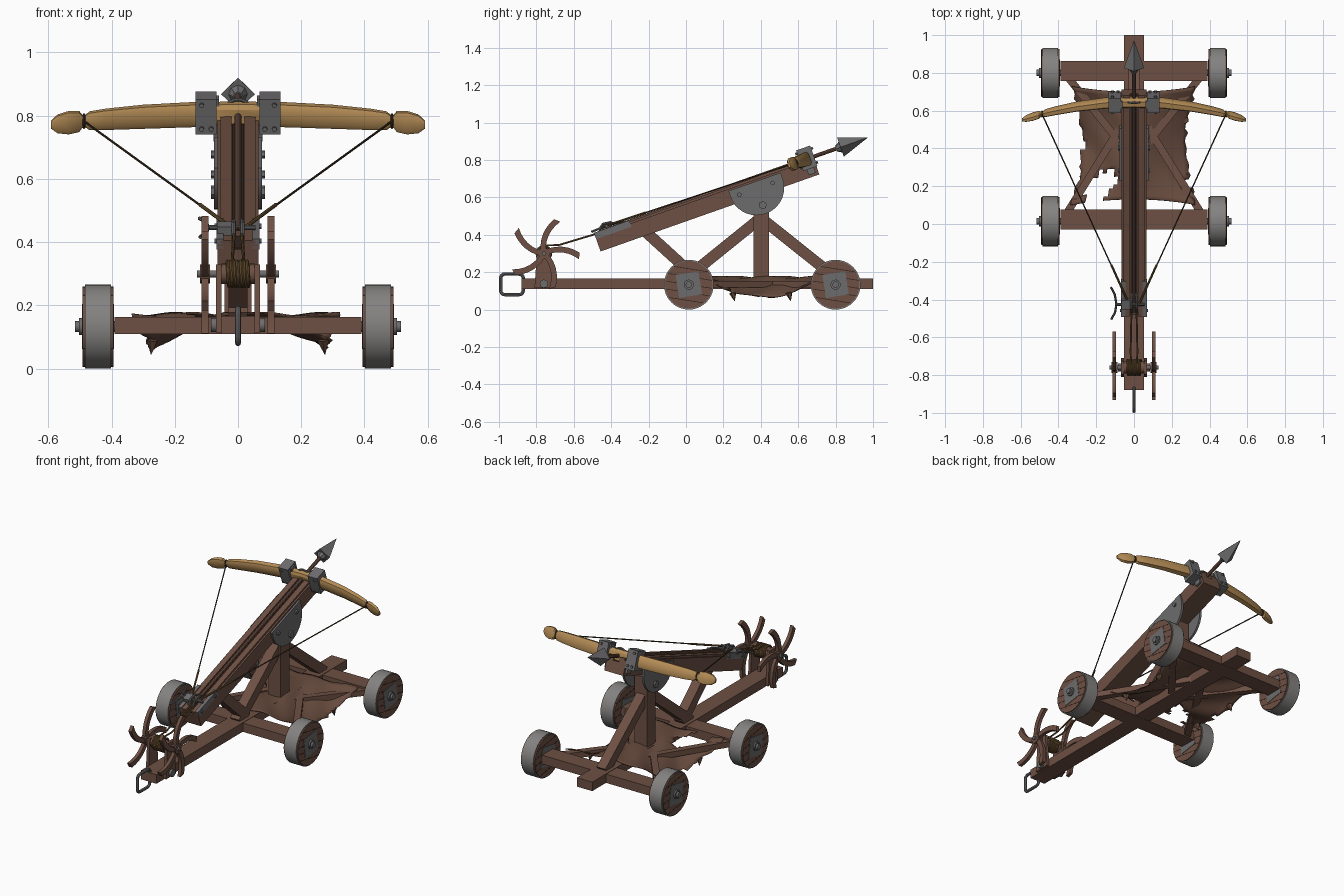
import bpy, bmesh, math, random
from mathutils import Matrix, Vector

if "Cube" in bpy.data.objects:
    bpy.data.objects.remove(bpy.data.objects["Cube"])
random.seed(4)
I = Matrix.Identity(4)
# tilted frame: origin at the rear top edge of the stock, y along it, z out of its top
F = Matrix.Translation((0, -0.49, 0.405)) @ Matrix.Rotation(math.radians(19.4), 4, 'X')


def mat(name, r, g, b):
    m = bpy.data.materials.new(name)
    m.diffuse_color = (r, g, b, 1)
    m.use_nodes = True
    m.node_tree.nodes["Principled BSDF"].inputs["Base Color"].default_value = m.diffuse_color
    return m


WOOD = mat("brown wood", 0.155, 0.080, 0.056)
DARK = mat("dark wood gaps", 0.035, 0.018, 0.013)
BOW = mat("pale bow wood", 0.47, 0.27, 0.095)
IRON = mat("iron", 0.155, 0.15, 0.155)
TIRE = mat("wheel rim iron", 0.23, 0.225, 0.22)
ROPE = mat("rope", 0.15, 0.085, 0.03)
STRING = mat("bow string", 0.055, 0.035, 0.018)
CLOTH = mat("leather sheet", 0.135, 0.070, 0.047)


def finish(name, bm, m, M=I):
    bmesh.ops.recalc_face_normals(bm, faces=bm.faces)
    me = bpy.data.meshes.new(name)
    bm.to_mesh(me)
    bm.free()
    me.materials.append(m)
    me.transform(M)
    ob = bpy.data.objects.new(name, me)
    bpy.context.collection.objects.link(ob)
    return ob


def box(name, lo, hi, m, M=I):
    lo, hi = Vector(lo), Vector(hi)
    bm = bmesh.new()
    bmesh.ops.create_cube(bm, size=1, matrix=Matrix.Translation((lo + hi) / 2) @ Matrix.Diagonal((*(hi - lo), 1)))
    return finish(name, bm, m, M)


def along(p, q):
    p, q = Vector(p), Vector(q)
    d = q - p
    return Matrix.Translation((p + q) / 2) @ d.to_track_quat('Z', 'X').to_matrix().to_4x4(), d.length


def cyl(name, p, q, r, m, M=I, seg=20, r2=None):
    T, L = along(p, q)
    bm = bmesh.new()
    bmesh.ops.create_cone(bm, cap_ends=True, segments=seg, radius1=r, radius2=r if r2 is None else r2, depth=L, matrix=T)
    return finish(name, bm, m, M)


def prism(name, pts, x0, x1, m, M=I):
    """Extrude a (y, z) outline along x."""
    bm = bmesh.new()
    f = bm.faces.new([bm.verts.new((x0, y, z)) for y, z in pts])
    g = bmesh.ops.extrude_face_region(bm, geom=[f])
    bmesh.ops.translate(bm, vec=(x1 - x0, 0, 0), verts=[v for v in g['geom'] if isinstance(v, bmesh.types.BMVert)])
    return finish(name, bm, m, M)


def strut(name, p, q, w, h, m=WOOD):
    """Square beam lying in a vertical plane from p to q."""
    p, q = Vector(p), Vector(q)
    d = (q - p).normalized()
    side = d.cross(Vector((0, 0, 1))).normalized()
    R = Matrix((side, d, side.cross(d))).transposed().to_4x4()
    L = (q - p).length / 2
    return box(name, (-w / 2, -L, -h / 2), (w / 2, L, h / 2), m, Matrix.Translation((p + q) / 2) @ R)


def tube(name, pts, r, m, M=I, cyclic=False):
    cu = bpy.data.curves.new(name, 'CURVE')
    cu.dimensions, cu.bevel_depth, cu.bevel_resolution = '3D', r, 2
    sp = cu.splines.new('POLY')
    sp.points.add(len(pts) - 1)
    for a, b in zip(sp.points, pts):
        a.co = (*b, 1)
    sp.use_cyclic_u = cyclic
    tmp = bpy.data.objects.new(name + "_path", cu)
    bpy.context.collection.objects.link(tmp)
    bm = bmesh.new()
    me = bpy.data.meshes.new_from_object(tmp.evaluated_get(bpy.context.evaluated_depsgraph_get()))
    bm.from_mesh(me)
    bpy.data.objects.remove(tmp)
    bpy.data.meshes.remove(me)
    return finish(name, bm, m, M)


# --- chassis
box("main_beam", (-0.053, -0.88, 0.110), (0.053, 1.0, 0.166), WOOD)
for tag, y in (("front", 0.025), ("rear", 0.81)):
    box(tag + "_cross_beam", (-0.39, y - 0.053, 0.109), (0.39, y + 0.053, 0.164), WOOD)
for s in (-1, 1):
    strut("front_floor_brace", (s * 0.36, 0.05, 0.135), (s * 0.03, 0.58, 0.135), 0.04, 0.035)
    strut("rear_floor_brace", (s * 0.36, 0.79, 0.135), (s * 0.05, 0.40, 0.135), 0.04, 0.035)

# --- wheels: plank disc, iron rim, square plate and hub
for s in (-1, 1):
    for y in (0.015, 0.80):
        z = 0.133
        cyl("wheel_rim", (s * 0.402, y, z), (s * 0.484, y, z), 0.133, TIRE, seg=40)
        cyl("wheel_planks", (s * 0.394, y, z), (s * 0.491, y, z), 0.127, WOOD, seg=40)
        cyl("axle", (s * 0.33, y, z), (s * 0.516, y, z), 0.017, IRON)
        cyl("hub_ring", (s * 0.493, y, z), (s * 0.503, y, z), 0.027, IRON)
        W = Matrix.Translation((s * 0.4425, y, z)) @ Matrix.Rotation(math.radians(-9), 4, 'X')
        for k in (-2, -1, 0, 1, 2):
            h = k * 0.042
            c = math.sqrt(0.126 ** 2 - h * h)
            box("plank_gap", (-0.0492, -c, h - 0.002), (0.0492, c, h + 0.002), DARK, W)
        P = W @ Matrix.Rotation(math.radians(18), 4, 'X')
        box("wheel_plate", (-0.051, -0.062, -0.062), (0.051, 0.062, 0.062), IRON, P)

# --- sagging torn sheet draped over the main beam
N = 28
bm = bmesh.new()
grid = []
for i in range(N + 1):
    for j in range(N + 1):
        a, b = 2 * i / N - 1, 2 * j / N - 1
        ja = random.uniform(-.012, .012) if abs(a) == 1 else 0
        x = a * (0.275 + 0.055 * b * b) + ja
        y = 0.415 + b * (0.285 + 0.03 * a * a)
        z = 0.170 - 0.105 * max(0, abs(a) - 0.15) / 0.85 * (1 - b * b) + 0.006 * math.sin(9 * a + 7 * b)
        grid.append(bm.verts.new((x, y, z)))
for i in range(N):
    for j in range(N):
        k = i * (N + 1) + j
        q = [grid[k], grid[k + N + 1], grid[k + N + 2], grid[k + 1]]
        c = sum((v.co for v in q), Vector()) / 4
        u, v = (c.x + 0.175) + (c.y - 0.20), (c.y - 0.20) - (c.x + 0.175)
        torn = (u / 0.15) ** 2 + (v / 0.085) ** 2 < 1 + random.uniform(-.25, .25)
        rip = abs(c.x) > 0.25 and abs(c.y - 0.22 - 0.2 * (c.x < 0)) < 0.025
        if not (torn or rip):
            bm.faces.new(q)
bmesh.ops.delete(bm, geom=[v for v in bm.verts if not v.link_faces], context='VERTS')
sheet = finish("hanging_sheet", bm, CLOTH)
sheet.modifiers.new("thickness", 'SOLIDIFY').thickness = 0.004
for s in (-1, 1):
    for y in (0.25, 0.55):
        cyl("ragged_tail", (s * 0.27, y, 0.09), (s * 0.275, y + 0.01, 0.045), 0.02, CLOTH, seg=5, r2=0.001)

# --- upright and struts carrying the stock
box("centre_post", (-0.043, 0.36, 0.16), (0.043, 0.445, 0.60), WOOD)
strut("rear_strut", (0, 0.82, 0.155), (0, 0.40, 0.49), 0.06, 0.06)
strut("front_strut", (0, -0.015, 0.155), (0, 0.40, 0.49), 0.06, 0.06)
strut("stock_strut", (0, 0.06, 0.165), (0, -0.22, 0.42), 0.06, 0.06)

# --- stock with bolt groove
half = [(0.065, -0.10), (0.065, -0.012), (0.055, -0.012), (0.055, 0), (0.02, 0), (0.02, -0.03)]
outline = half + [(-x, z) for x, z in reversed(half)]
prism("stock", [(x, z) for x, z in outline], 0, 1.24, WOOD, F @ Matrix(((0, 1, 0, 0), (1, 0, 0, 0), (0, 0, 1, 0), (0, 0, 0, 1))))
box("groove_floor", (-0.019, 0.01, -0.035), (0.019, 1.235, -0.028), DARK, F)

# --- pivot plates, side bolts and bow brackets
arc = [(0.9 + 0.148 * math.cos(t), -0.055 - 0.148 * math.sin(t)) for t in [math.pi * k / 18 for k in range(19)]]
for s in (-1, 1):
    prism("pivot_plate", [(1.048, -0.022)] + arc + [(0.752, -0.022)], s * 0.062, s * 0.076, IRON, F)
    for y, z, r in ((0.80, -0.06, 0.013), (0.99, -0.06, 0.013), (0.90, -0.155, 0.022)):
        cyl("pivot_bolt", (s * 0.07, y, z), (s * 0.086, y, z), r, IRON, F, 6)
    box("bow_bracket", (s * 0.068, 1.165, -0.055), (s * 0.134, 1.245, 0.062), IRON, F)
    box("bracket_strap", (s * 0.06, 1.185, -0.085), (s * 0.078, 1.225, 0.055), IRON, F)
    for x, z in ((0.085, -0.035), (0.115, 0.045), (0.115, -0.035)):
        cyl("bracket_bolt", (s * x, 1.155, z), (s * x, 1.255, z), 0.008, IRON, F, 6)
    box("trigger_side_plate", (s * 0.046, 0.0, -0.03), (s * 0.068, 0.2, 0.006), IRON, F)
    for y in (0.03, 0.17):
        cyl("plate_rivet", (s * 0.06, y, -0.012), (s * 0.075, y, -0.012), 0.009, IRON, F, 8)
tube("bolt_guard", [(0.045 * math.cos(t), 1.215, 0.045 * math.sin(t)) for t in [math.pi * k / 12 for k in range(13)]], 0.006, IRON, F)

# --- bow limbs lofted from rounded sections (x, half height, half thickness)
limb = [(0, .037, .024), (.15, .037, .024), (.3, .036, .021), (.42, .032, .018), (.47, .028, .016), (.482, .019, .011),
        (.492, .019, .011), (.502, .032, .015), (.535, .036, .016), (.57, .029, .013), (.592, .012, .006)]
secs = [(-x, h, t) for x, h, t in reversed(limb[1:])] + limb
bm = bmesh.new()
rings = []
for x, h, t in secs:
    yc = 1.205 - 0.10 * (x / 0.59) ** 2
    rings.append([bm.verts.new((x, yc + t * cy, h * cz)) for cy, cz in
                  ((1, .6), (.6, 1), (-.6, 1), (-1, .6), (-1, -.6), (-.6, -1), (.6, -1), (1, -.6))])
for A, B in zip(rings, rings[1:]):
    for k in range(8):
        bm.faces.new((A[k], A[(k + 1) % 8], B[(k + 1) % 8], B[k]))
bm.faces.new(rings[0])
bm.faces.new(rings[-1])
finish("bow", bm, BOW, F)

# --- string, drawn back to the trigger
tip = 1.205 - 0.10 * (0.487 / 0.59) ** 2
tube("bow_string", [(-0.487, tip, 0), (-0.03, 0.085, 0.02), (0, 0.06, 0.018), (0.03, 0.085, 0.02), (0.487, tip, 0)], 0.0036, STRING, F)
for s in (-1, 1):
    tube("string_serving", [(s * 0.12, 0.296, 0.0163), (s * 0.03, 0.085, 0.02), (0, 0.06, 0.018)], 0.006, ROPE, F)
    tube("string_loop", [(s * 0.487, tip + 0.014 * math.cos(t), 0.022 * math.sin(t)) for t in [math.pi * k / 6 for k in range(12)]],
         0.004, STRING, F, True)

# --- bolt
cyl("bolt_shaft", (0, 0.07, 0), (0, 1.42, 0), 0.011, WOOD, F, 10)
cyl("bolt_head", (0, 1.395, 0), (0, 1.55, 0), 0.054, IRON, F, 4, 0.0005)
cyl("bolt_head_back", (0, 1.37, 0), (0, 1.395, 0), 0.016, IRON, F, 8, 0.03)

# --- trigger and release lever
box("trigger_block", (-0.066, 0.05, 0.0), (-0.02, 0.10, 0.028), IRON, F)
cyl("trigger_pin", (-0.10, 0.075, 0.018), (0.055, 0.075, 0.018), 0.008, IRON, F, 10)
for s in (-1, 1):
    tube("string_claw", [(s * 0.014, 0.13, 0.0), (s * 0.014, 0.10, 0.03), (s * 0.014, 0.06, 0.034), (s * 0.014, 0.03, 0.01)], 0.007, IRON, F)
tube("release_lever", [(-0.122, 0.17, 0.015), (-0.102, 0.13, 0.017), (-0.093, 0.075, 0.018), (-0.10, 0.03, 0.017), (-0.12, -0.01, 0.015)], 0.006, IRON, F)

# --- windlass: cheeks, axle, drum with coiled rope, curved spoke handles
WY, WZ = -0.76, 0.30
for s in (-1, 1):
    prism("windlass_cheek", [(WY - 0.05, 0.115), (WY + 0.05, 0.115), (WY + 0.035, 0.33), (WY - 0.035, 0.33)], s * 0.052, s * 0.070, WOOD)
    cyl("cheek_bolt", (s * 0.066, WY, 0.138), (s * 0.085, WY, 0.138), 0.022, IRON)
    cyl("handle_hub", (s * 0.088, WY, WZ), (s * 0.12, WY, WZ), 0.03, WOOD)
    for k in range(5):
        one, two = [], []
        for i in range(7):
            t = i / 6
            r = 0.01 + 0.18 * t
            a = math.radians(-4 + 72 * k + 32 * (1 - t))
            w = 0.014 + 0.004 * t
            y, z = WY + r * math.cos(a), WZ + r * math.sin(a)
            one.append((y - w * math.sin(a), z + w * math.cos(a)))
            two.append((y + w * math.sin(a), z - w * math.cos(a)))
        prism("handle_spoke", one + two[::-1], s * 0.094, s * 0.115, WOOD)
cyl("windlass_axle", (-0.13, WY, WZ), (0.13, WY, WZ), 0.011, IRON)
cyl("windlass_drum", (-0.052, WY, WZ), (0.052, WY, WZ), 0.032, WOOD)
tube("rope_coil", [(-0.036 + 0.072 * k / 112, WY + 0.039 * math.cos(k * math.pi / 8), WZ + 0.039 * math.sin(k * math.pi / 8))
                   for k in range(113)], 0.006, ROPE)
for s in (-1, 1):
    tube("draw_rope", [(s * 0.014, WY + 0.005, 0.343), (s * 0.018, -0.68, 0.345), (s * 0.014, -0.49, 0.402), (s * 0.012, -0.44, 0.43)], 0.005, ROPE)

# --- towing link: rounded rectangle loop
loop = []
for cy, cz, a0 in ((-0.892, 0.168, 0), (-0.969, 0.168, 90), (-0.969, 0.102, 180), (-0.892, 0.102, 270)):
    for k in range(5):
        a = math.radians(a0 + 22.5 * k)
        loop.append((0, cy + 0.022 * math.cos(a), cz + 0.022 * math.sin(a)))
tube("towing_link", loop, 0.009, IRON, cyclic=True)

# --- smooth round parts, keep edges sharp
for ob in bpy.context.collection.objects:
    ob.select_set(True)
    bpy.context.view_layer.objects.active = ob
bpy.ops.object.shade_smooth_by_angle(angle=math.radians(32))
